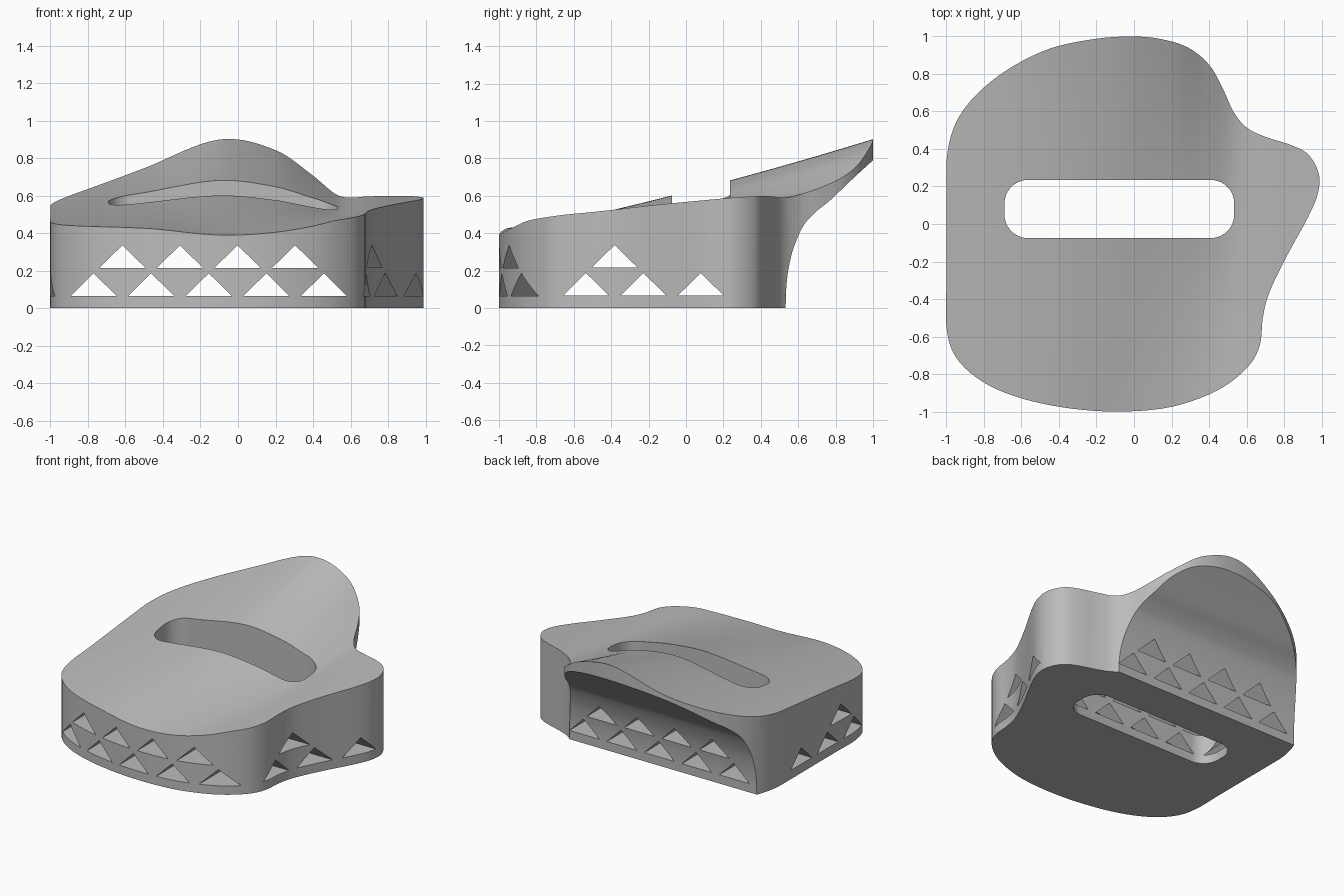
import bpy
import bmesh
from mathutils import Vector

if "Cube" in bpy.data.objects:
    bpy.data.objects.remove(bpy.data.objects["Cube"], do_unlink=True)

# Plan outline, counter-clockwise from the left edge
OUTLINE = [(-1, -.3), (-1, -.55), (-.95, -.71), (-.81, -.84), (-.6, -.93), (-.33, -.985),
           (-.06, -1), (.2, -.975), (.44, -.89), (.6, -.77), (.67, -.65), (.687, -.5),
           (.72, -.37), (.81, -.18), (.925, .03), (.98, .16), (.985, .27), (.93, .37),
           (.84, .42), (.7, .465), (.6, .515), (.53, .6), (.47, .73), (.4, .85), (.29, .94),
           (.15, .985), (0, 1), (-.2, .988), (-.45, .935), (-.68, .82), (-.85, .68),
           (-.95, .54), (-.995, .38), (-1, .2), (-1, -.05)]

# Top surface: at each x, height = a + b*y + c*y*y
SECTIONS = [(-1, .515, .1, 0), (-.5, .575, .172, .017), (-.1, .62, .255, .025),
            (.2, .593, .225, .033), (.4, .55, .155, .035), (.54, .527, .1, .04),
            (.7, .557, .085, 0), (1, .57, .08, 0)]

# Undercut profile below the overhanging back, as (y, z)
UNDERCUT = [(.533, -.2), (.533, 0), (.537, .12), (.55, .22), (.575, .32), (.625, .435),
            (.69, .51), (.77, .575), (.88, .68), (1, .79), (1.1, .88)]


def hermite(p, q, mp, mq, t):
    """Cubic blend from p to q with end tangents mp and mq."""
    return (p * (2*t**3 - 3*t*t + 1) + mp * (t**3 - 2*t*t + t)
            + q * (3*t*t - 2*t**3) + mq * (t**3 - t*t))


def smooth_path(points, steps, closed):
    """Dense smooth path through the given points."""
    pts = [Vector(p) for p in points]
    n = len(pts)

    def at(i):
        return pts[i % n] if closed else pts[min(max(i, 0), n - 1)]

    path = []
    for i in range(n if closed else n - 1):
        before, after = (at(i + 1) - at(i - 1)) / 2, (at(i + 2) - at(i)) / 2
        path += [hermite(at(i), at(i + 1), before, after, s / steps) for s in range(steps)]
    return path if closed else path + [pts[-1]]


def top_height(x, y):
    rows = [Vector(r) for r in SECTIONS]
    x = min(max(x, -1), 1)
    last = len(rows) - 1
    i = max(k for k in range(last) if rows[k][0] <= x)

    def slope(k):
        lo, hi = rows[max(k - 1, 0)], rows[min(k + 1, last)]
        return (hi - lo) / (hi[0] - lo[0])

    width = rows[i + 1][0] - rows[i][0]
    v = hermite(rows[i], rows[i + 1], slope(i) * width, slope(i + 1) * width,
                (x - rows[i][0]) / width)
    return v[1] + v[2] * y + v[3] * y * y


def make_object(name, bm):
    bmesh.ops.recalc_face_normals(bm, faces=bm.faces)
    mesh = bpy.data.meshes.new(name)
    bm.to_mesh(mesh)
    bm.free()
    obj = bpy.data.objects.new(name, mesh)
    bpy.context.collection.objects.link(obj)
    return obj


def prisms(name, profiles, push):
    """Extrude each closed profile of 3D points along push."""
    bm = bmesh.new()
    for profile in profiles:
        face = bm.faces.new([bm.verts.new(p) for p in profile])
        moved = bmesh.ops.extrude_face_region(bm, geom=[face], use_keep_orig=True)
        verts = [g for g in moved["geom"] if isinstance(g, bmesh.types.BMVert)]
        bmesh.ops.translate(bm, verts=verts, vec=push)
    return make_object(name, bm)


def apply_boolean(target, cutter, operation):
    cutter.hide_render = True
    mod = target.modifiers.new(cutter.name, "BOOLEAN")
    mod.object, mod.operation, mod.solver = cutter, operation, "EXACT"
    bpy.context.view_layer.objects.active = target
    bpy.ops.object.modifier_apply(modifier=mod.name)
    bpy.data.objects.remove(cutter, do_unlink=True)


# Block with the sculpted top
bm = bmesh.new()
bmesh.ops.create_grid(bm, x_segments=64, y_segments=40, size=1.03)
base = bm.faces[:]
moved = bmesh.ops.extrude_face_region(bm, geom=base, use_keep_orig=True)
for v in [g for g in moved["geom"] if isinstance(g, bmesh.types.BMVert)]:
    v.co.z = top_height(v.co.x, v.co.y)
bmesh.ops.dissolve_faces(bm, faces=base)
body = make_object("rest_body", bm)

# Trim to the plan outline
plan = [(p.x, p.y, -.2) for p in smooth_path(OUTLINE, 5, True)]
apply_boolean(body, prisms("plan_trim", [plan], (0, 0, 1.5)), "INTERSECT")

# Sweep away the underside of the back
curve = [(-1.2, p.x, p.y) for p in smooth_path(UNDERCUT, 5, False)]
curve.append((-1.2, 1.1, -.2))
apply_boolean(body, prisms("back_undercut", [curve], (2.4, 0, 0)), "DIFFERENCE")

# Rounded slot through the middle
bm = bmesh.new()
bmesh.ops.create_cube(bm, size=1)
bmesh.ops.scale(bm, verts=bm.verts, vec=(1.225, .31, 2))
bmesh.ops.translate(bm, verts=bm.verts, vec=(-.078, .08, .5))
upright = [e for e in bm.edges if abs(e.verts[0].co.z - e.verts[1].co.z) > 1]
bmesh.ops.bevel(bm, geom=upright, offset=.125, segments=10, profile=.5, affect="EDGES")
apply_boolean(body, make_object("slot", bm), "DIFFERENCE")


def triangle_rows(first, count, low):
    """Two staggered rows of triangles, as lists of (across, z)."""
    shapes = []
    for row in range(2):
        for k in range(count - row):
            mid, z = first + .307 * (k + row / 2), low + .15 * row
            shapes.append([(mid - .123, z), (mid + .123, z), (mid, z + .121)])
    return shapes


# Triangular tunnels, front to back and side to side
front = [[(a, -1.2, z) for a, z in t] for t in triangle_rows(-.77, 5, .065)]
apply_boolean(body, prisms("front_tunnels", front, (0, 2.4, 0)), "DIFFERENCE")
side = [[(-1.2, a, z) for a, z in t]
        for t in triangle_rows(-.535, 3, .066) if t[0][1] < .1 or t[0][0] < -.4]
apply_boolean(body, prisms("side_tunnels", side, (2.4, 0, 0)), "DIFFERENCE")

# Plain grey finish
grey = bpy.data.materials.new("matte_grey")
grey.use_nodes = True
colour = (.5, .5, .5, 1)
grey.diffuse_color = colour
grey.node_tree.nodes["Principled BSDF"].inputs["Base Color"].default_value = colour
body.data.materials.clear()
body.data.materials.append(grey)

bpy.ops.object.select_all(action="DESELECT")
body.select_set(True)
bpy.context.view_layer.objects.active = body
bpy.ops.object.shade_smooth_by_angle(angle=.5)
